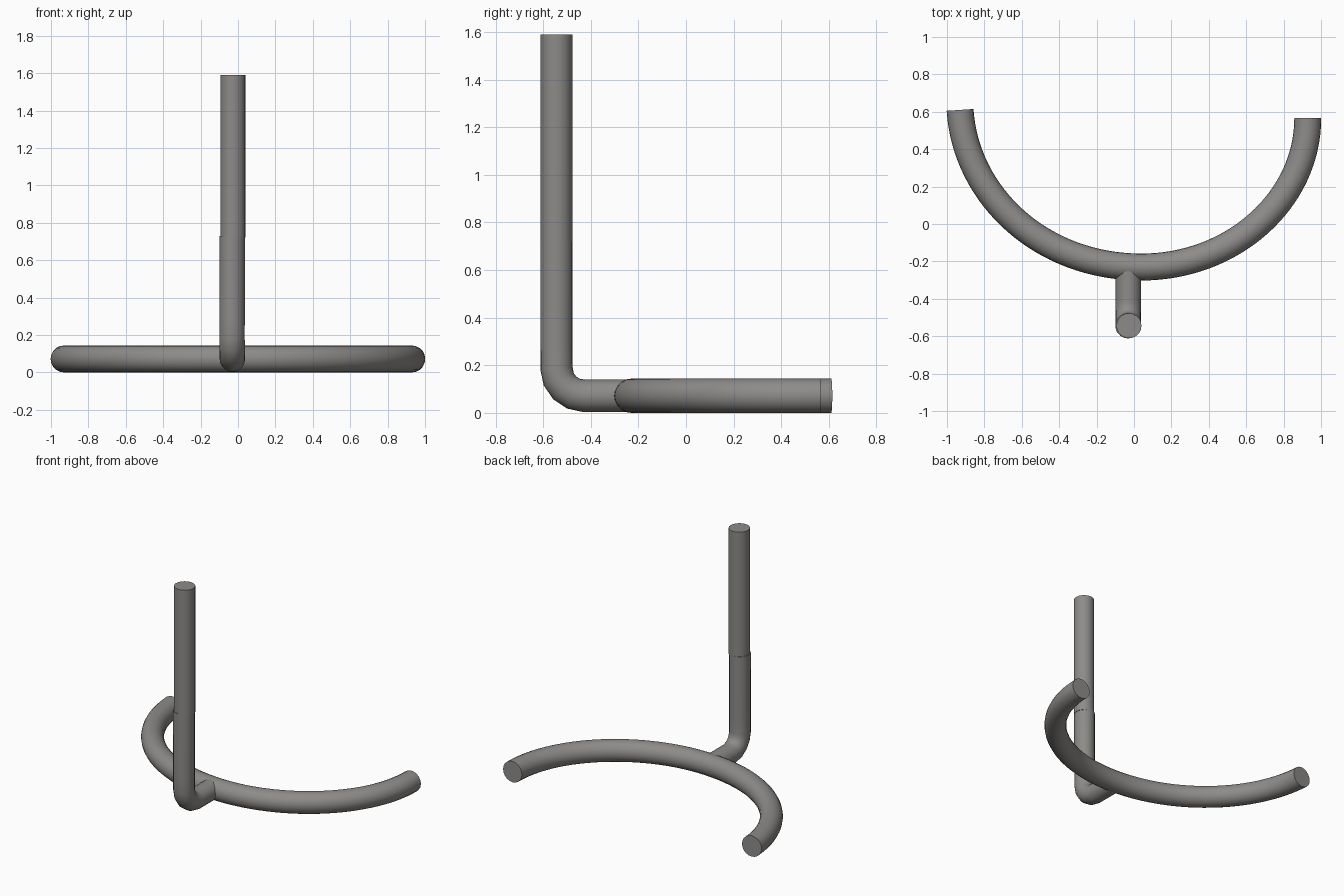
import bpy
from mathutils import Vector

cube = bpy.data.objects.get("Cube")
if cube:
    bpy.data.objects.remove(cube, do_unlink=True)

steel = bpy.data.materials.new("grey_steel")
steel.use_nodes = True
colour = (0.27, 0.26, 0.25, 1)
steel.diffuse_color = colour
steel.node_tree.nodes["Principled BSDF"].inputs["Base Color"].default_value = colour


def tube(name, points, radius, resolution):
    """Capped round tube along (left handle, point, right handle) knots."""
    curve = bpy.data.curves.new(name, "CURVE")
    curve.dimensions = "3D"
    curve.bevel_depth = radius
    curve.bevel_resolution = 8
    curve.resolution_u = resolution
    curve.use_fill_caps = True
    spline = curve.splines.new("BEZIER")
    spline.bezier_points.add(len(points) - 1)
    for knot, (before, co, after) in zip(spline.bezier_points, points):
        knot.handle_left_type = knot.handle_right_type = "FREE"
        knot.handle_left, knot.co, knot.handle_right = before, co, after
    obj = bpy.data.objects.new(name, curve)
    bpy.context.collection.objects.link(obj)
    bpy.ops.object.select_all(action="DESELECT")
    obj.select_set(True)
    bpy.context.view_layer.objects.active = obj
    bpy.ops.object.convert(target="MESH")
    obj = bpy.context.object
    obj.data.materials.clear()
    obj.data.materials.append(steel)
    bpy.ops.object.shade_smooth_by_angle()
    return obj


# Half-loop lying flat, open to the back
K = 0.552
Z = 0.072
mid = Vector((0.04, -0.23, Z))
left = Vector((0.929, 0.567, Z))
right = Vector((-0.93, 0.61, Z))
tube("curved_base", [
    (right, right, right + Vector((0.03, -0.46, 0))),
    (mid - Vector((0.97 * K, 0, 0)), mid, mid + Vector((0.885 * K, 0, 0))),
    (left - Vector((0, 0.797 * K, 0)), left, left),
], 0.072, 32)

# Bent stem: out from the loop, round the elbow and up
X, Y, BEND = -0.03, -0.544, 0.115
start = Vector((X, -0.23, Z))
elbow_in = Vector((X, Y + BEND, Z))
elbow_out = Vector((X - 0.002, Y, Z + BEND))
seam = Vector((X - 0.001, Y, 0.73))
along = Vector((0, BEND * K, 0))
up = Vector((0, 0, BEND * K))
tube("bent_stem", [
    (start, start, start - along),
    (elbow_in + along, elbow_in, elbow_in - along),
    (elbow_out - up, elbow_out, elbow_out + up),
    (seam - up, seam, seam + up),
], 0.068, 4)

# Straight upright post continuing the stem
foot = Vector((X + 0.003, Y, 0.72))
top = Vector((X + 0.003, Y, 1.59))
tube("upright_post", [(foot, foot, foot + up), (top - up, top, top)], 0.067, 1)
